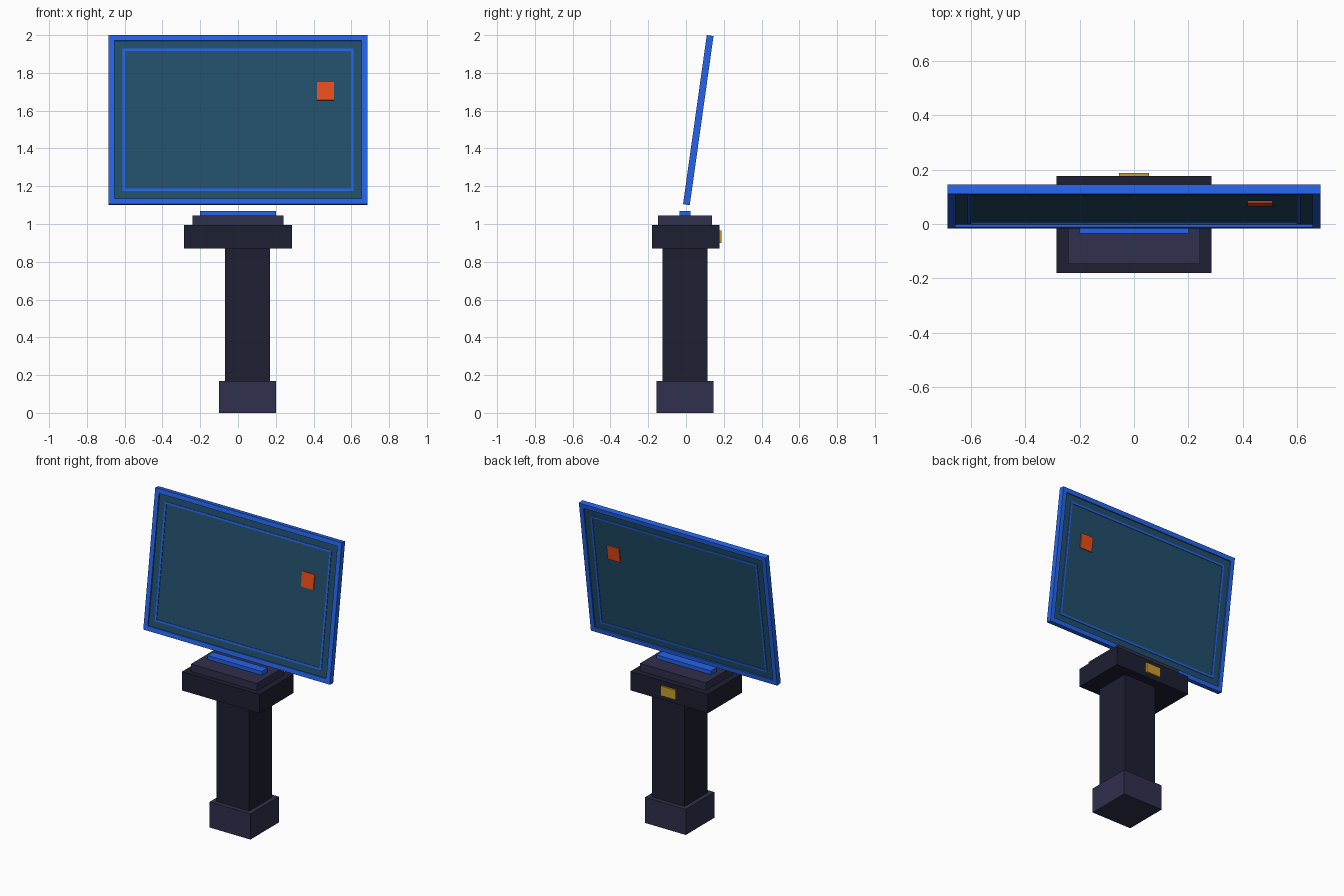
import bpy, math
from mathutils import Matrix

if "Cube" in bpy.data.objects:
    bpy.data.objects.remove(bpy.data.objects["Cube"])


def material(name, rgb):
    m = bpy.data.materials.new(name)
    m.diffuse_color = (*rgb, 1)
    m.use_nodes = True
    m.node_tree.nodes["Principled BSDF"].inputs["Base Color"].default_value = m.diffuse_color
    return m


NAVY = material("navy", (0.013, 0.014, 0.032))
SLATE = material("slate", (0.030, 0.029, 0.075))
BLUE = material("blue", (0.018, 0.127, 0.83))
GLASS = material("dark_glass", (0.016, 0.078, 0.145))
ORANGE = material("orange", (0.82, 0.075, 0.010))
GOLD = material("gold", (0.58, 0.34, 0.025))


def box(name, x, y, z, mat, matrix=None):
    """Box given as (low, high) extents on each axis."""
    bpy.ops.mesh.primitive_cube_add(size=1)
    ob = bpy.context.object
    ob.name = name
    ob.data.transform(
        Matrix.Translation([(a + b) / 2 for a, b in (x, y, z)])
        @ Matrix.Diagonal([b - a for a, b in (x, y, z)] + [1]))
    ob.data.materials.append(mat)
    if matrix:
        ob.matrix_world = matrix
    return ob


# Pedestal
box("base", (-0.10, 0.20), (-0.155, 0.145), (0, 0.17), SLATE)
box("column", (-0.07, 0.17), (-0.125, 0.115), (0.17, 0.87), NAVY)
box("head", (-0.285, 0.285), (-0.18, 0.177), (0.87, 0.995), NAVY)
box("top_plate", (-0.242, 0.242), (-0.147, 0.137), (0.995, 1.045), SLATE)
box("emitter_strip", (-0.20, 0.20), (-0.035, 0.025), (1.045, 1.07), BLUE)
box("rear_badge", (-0.055, 0.055), (0.170, 0.188), (0.90, 0.965), GOLD)

# Floating screen, leaning back; its parts are laid out around its own centre
TILT = Matrix.Translation((0, 0.065, 1.55)) @ Matrix.Rotation(math.radians(-8), 4, 'X')


def frame(name, hw, hh, bar, depth):
    """Rectangular border: two full-width rails and two stiles between them."""
    d = (-depth / 2, depth / 2)
    for label, s in (("lower", -1), ("upper", 1)):
        z = sorted((s * hh, s * (hh - bar)))
        box(f"{name}_{label}_rail", (-hw, hw), d, z, BLUE, TILT)
    for label, s in (("left", -1), ("right", 1)):
        x = sorted((s * hw, s * (hw - bar)))
        box(f"{name}_{label}_stile", x, d, (bar - hh, hh - bar), BLUE, TILT)


box("screen_panel", (-0.66, 0.66), (-0.009, 0.009), (-0.427, 0.427), GLASS, TILT)
frame("outer_frame", 0.685, 0.452, 0.03, 0.036)
frame("inner_frame", 0.612, 0.381, 0.013, 0.026)
box("indicator", (0.417, 0.508), (-0.016, 0.016), (0.104, 0.202), ORANGE, TILT)
